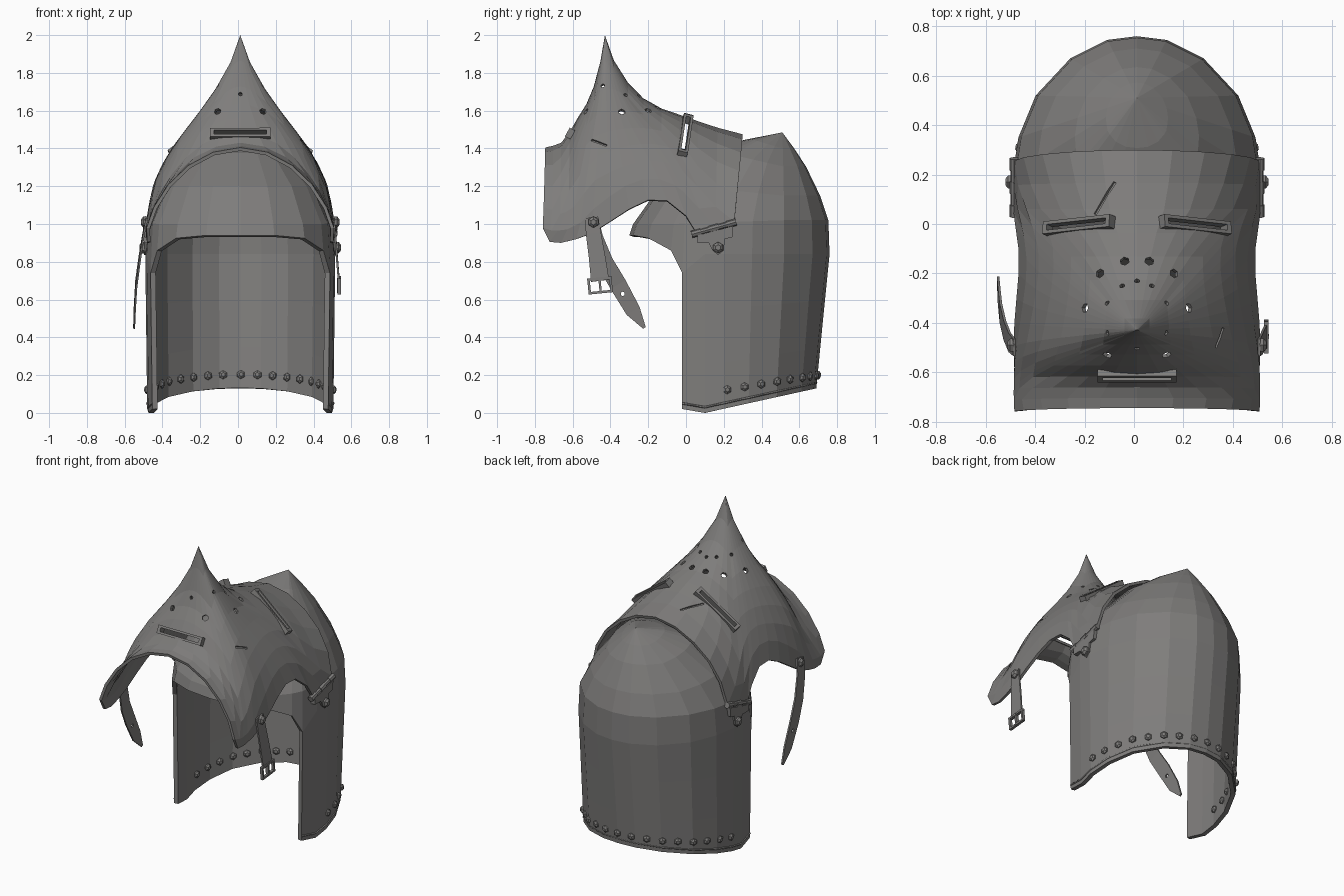
import bpy, bmesh, math
from mathutils import Vector, Matrix
from mathutils.bvhtree import BVHTree

cube = bpy.data.objects.get("Cube")
if cube:
    bpy.data.objects.remove(cube)

steel = bpy.data.materials.new("dull steel")
steel.use_nodes = True
steel.diffuse_color = (0.21, 0.205, 0.2, 1)
steel.node_tree.nodes["Principled BSDF"].inputs["Base Color"].default_value = steel.diffuse_color
axis_x = .012  # the helmet's middle plane; the straps hang unevenly


def from_bmesh(name, bm):
    mesh = bpy.data.meshes.new(name)
    bm.to_mesh(mesh)
    bm.free()
    mesh.materials.append(steel)
    obj = bpy.data.objects.new(name, mesh)
    obj.location.x = axis_x
    bpy.context.scene.collection.objects.link(obj)
    return obj


def bake(obj):
    """Replace an object's mesh by its evaluated mesh."""
    graph = bpy.context.evaluated_depsgraph_get()
    mesh = bpy.data.meshes.new_from_object(obj.evaluated_get(graph))
    obj.modifiers.clear()
    obj.data = mesh


def shell(name, verts, faces, centre, thickness):
    """Open sheet facing away from centre, thickened inward."""
    bm = bmesh.new()
    vs = [bm.verts.new(v) for v in verts]
    for f in faces:
        bm.faces.new([vs[i] for i in f])
    loose = [v for v in bm.verts if not v.link_faces]
    bmesh.ops.delete(bm, geom=loose, context='VERTS')
    bm.normal_update()
    facing = sum(f.normal.dot(f.calc_center_median() - Vector(centre)) for f in bm.faces)
    if facing < 0:
        bmesh.ops.reverse_faces(bm, faces=bm.faces[:])
    bm.normal_update()
    tree = BVHTree.FromBMesh(bm)
    obj = from_bmesh(name, bm)
    mod = obj.modifiers.new("thickness", 'SOLIDIFY')
    mod.thickness, mod.offset = thickness, -1
    bake(obj)
    return obj, tree


def frame_matrix(centre, along, normal):
    along = along.normalized()
    normal = (normal - along * normal.dot(along)).normalized()
    m = Matrix((along, normal.cross(along), normal)).transposed().to_4x4()
    m.translation = centre
    return m


def add_box(bm, matrix, size):
    bmesh.ops.create_cube(bm, size=1, matrix=matrix @ Matrix.Diagonal((*size, 1)))


def add_rod(bm, centre, axis, radius, length, sides=6, taper=1):
    rot = axis.to_track_quat('Z', 'Y').to_matrix().to_4x4()
    bmesh.ops.create_cone(bm, cap_ends=True, segments=sides, radius1=radius,
                          radius2=radius * taper, depth=length,
                          matrix=Matrix.Translation(centre) @ rot)


def cut(obj, cutter):
    mod = obj.modifiers.new("cut", 'BOOLEAN')
    mod.operation, mod.solver, mod.object = 'DIFFERENCE', 'EXACT', cutter
    bake(obj)


def rivet(bm, point, normal, radius):
    add_rod(bm, point, normal, radius, radius * 0.6)
    add_rod(bm, point + normal * radius * 0.5, normal, radius, radius * 0.4, taper=0.5)


def lookup(table, x):
    for (x0, v0), (x1, v1) in zip(table, table[1:]):
        if x <= x1:
            return v0 + (v1 - v0) * (x - x0) / (x1 - x0)
    return table[-1][1]


# Skull: half plan from brow to nape, mirrored into rings that close at the peak
half = [(0, -.3), (.18, -.28), (.34, -.2), (.44, -.08), (.475, -.02), (.495, .1), (.503, .2),
        (.48, .35), (.41, .52), (.27, .67), (.12, .745), (0, .76)]
brow_z = {0: .94, 1: .94, 2: .925, 3: .86, 4: .74}
plan = half + [(-x, y) for x, y in half[-2:0:-1]]
count, first = len(plan), 4
last = count - first
peak = Vector((0, .51, 1.485))


def hem(y):
    return .17 * (.1 - y) if y < .1 else .22 * (y - .1)


rows = []
for f in (0, .3, .65, 1):
    row = []
    for j, (x, y) in enumerate(plan):
        top = brow_z.get(min(j, count - j), .84)
        yy = y - (1 - f) * .125 * max(0, y - .2)
        low = hem(yy)
        row.append(Vector((x * (.98 + .02 * f), yy, low + (top - low) * f)))
    rows.append(row)
for s, z, front in ((.975, 1.02, -.02), (.8, 1.15, .05), (.5, 1.305, .07), (.25, 1.4, .045)):
    rows.append([Vector((x * s, peak.y + (y - peak.y) * s,
                         z + front * min(1, max(0, (peak.y - y) / .6)))) for x, y in plan])
verts = [v for row in rows for v in row] + [peak]
faces = []
for i in range(len(rows) - 1):
    for j in range(count):
        if i >= 3 or first <= j < last:
            k = (j + 1) % count
            faces.append([i * count + j, i * count + k, (i + 1) * count + k, (i + 1) * count + j])
base = (len(rows) - 1) * count
faces += [[base + j, base + (j + 1) % count, len(verts) - 1] for j in range(count)]
skull, skull_tree = shell("skull", verts, faces, (0, .3, .6), .028)

# Raised bead along the skull hem
curve = bpy.data.curves.new("hem_bead", 'CURVE')
curve.dimensions, curve.bevel_depth, curve.bevel_resolution = '3D', .006, 0
line = curve.splines.new('POLY')
line.points.add(last - first)
for p, v in zip(line.points, rows[0][first:last + 1]):
    p.co = (v.x, v.y, v.z + .03, 1)
curve.materials.append(steel)
bead = bpy.data.objects.new("hem_bead_path", curve)
bpy.context.scene.collection.objects.link(bead)
graph = bpy.context.evaluated_depsgraph_get()
bm = bmesh.new()
bm.from_mesh(bpy.data.meshes.new_from_object(bead.evaluated_get(graph)))
from_bmesh("hem_bead", bm)
bpy.data.objects.remove(bead)

# Rivets along the hem, with heads on both faces
bm = bmesh.new()
for step in range(-8, 9):
    a = math.radians(11 * step)
    out = Vector((math.sin(a), math.cos(a), 0))
    start = Vector((0, .2, .12 + .08 * math.cos(a))) + out * 2
    point, normal, _, _ = skull_tree.ray_cast(start, -out)
    rivet(bm, point, normal, .023)
    rivet(bm, point - normal * .028, -normal, .023)
from_bmesh("hem_rivets", bm)

# Visor: facets fan out from the spike tip to the rim of an arched sheet
rim = [(-.76, .98), (-.72, .905), (-.66, .9), (-.58, .92), (-.5, .95), (-.4, .985), (-.3, 1.03),
       (-.2, 1.07), (-.1, 1.08), (0, 1.03), (.05, .96), (.15, .98), (.25, 1.01)]
spike = [(0, .55), (.04, .43), (.1, .325), (.18, .23), (.29, .165), (.45, .11), (.72, .01), (1, 0)]
tip_y, front_y, back_y, steps = -.43, rim[0][0], rim[-1][0], 5


def sheet(t, y):
    """Point at t (-1 to 1 across the arch) and y."""
    rise = min(.5, .455 + .2 * (y - front_y))
    bend = 1.3 - .3 * min(1, max(0, (y - tip_y) / -tip_y))
    c = (lookup(rim, y) - .95) / rise
    a = math.acos(math.copysign(abs(c) ** (1 / bend), c)) * t
    x, ca = .5 * math.sin(a), math.cos(a)
    d = y - tip_y
    reach = d if d > 0 else 2 * d - 6 * d * d
    lift = lookup(spike, math.hypot(x, reach)) * max(0, min(1, 2.5 * ca))
    edge = .05 * ca * max(0, y / back_y) ** 3 + .015 * ca * max(0, y / front_y) ** 6
    return x, y + edge, .95 + rise * math.copysign(abs(ca) ** bend, ca) + lift


across = [k / steps for k in range(-steps, steps + 1)]
border = [(t, front_y) for t in across] + [(1, y) for y, _ in rim[1:-1]]
border += [(t, back_y) for t in reversed(across)] + [(-1, y) for y, _ in reversed(rim[1:-1])]
around = len(border)
verts, faces = [sheet(0, tip_y)], []
rings = (.07, .18, .3, .44, .58, .72, .86, 1)
for i, s in enumerate(rings):
    verts += [sheet(t * s, tip_y + (y - tip_y) * s) for t, y in border]
    for j in range(around):
        a, b = 1 + i * around + j, 1 + i * around + (j + 1) % around
        faces.append([a, b, b - around, a - around] if i else [a, b, 0])
visor, visor_tree = shell("visor", verts, faces, (0, -.2, .9), .018)


def on_visor(x, y):
    point, normal, _, _ = visor_tree.ray_cast(Vector((x, y, 3)), Vector((0, 0, -1)))
    return point, normal


def slot_matrix(a, b):
    p, q = on_visor(*a)[0], on_visor(*b)[0]
    mid, normal = on_visor((a[0] + b[0]) / 2, (a[1] + b[1]) / 2)
    if abs(a[0] + b[0]) < .01:
        normal.x = 0
    return frame_matrix((p + q) / 4 + mid / 2, q - p, normal), (q - p).length


# Breathing holes, eye slits, mouth slit and battle scars
cutters = bmesh.new()
large = [(.05, -.15), (.15, -.2), (.21, -.34), (.12, -.53)]
small = [(.06, -.25), (.12, -.32), (.12, -.44)]
for spots, radius in ((large, .019), (small, .011)):
    for x, y in spots:
        for side in (-1, 1):
            point, normal = on_visor(x * side, y)
            add_rod(cutters, point, normal, radius, .1)
for y in (-.23, -.505):
    point, normal = on_visor(0, y)
    add_rod(cutters, point, normal, .011, .1)

slots = {"left_eye_frame": ((.1, .01), (.37, -.02)),
         "right_eye_frame": ((-.37, -.02), (-.1, .01)),
         "mouth_frame": ((-.16, -.61), (.16, -.61))}
slot_frames = []
for name, (a, b) in slots.items():
    matrix, length = slot_matrix(a, b)
    add_box(cutters, matrix, (length - .04, .024, .2))
    bm = bmesh.new()
    add_box(bm, matrix, (length, .052, .042))
    slot_frames.append(from_bmesh(name, bm))
for a, b in (((-.17, .04), (-.09, .17)), ((.32, -.5), (.35, -.42))):
    matrix, length = slot_matrix(a, b)
    add_box(cutters, matrix, (length, .012, .022))
cutter = from_bmesh("visor_cutter", cutters)
cutter.hide_render = True
for obj in [visor] + slot_frames:
    cut(obj, cutter)
bpy.data.objects.remove(cutter)

# Hinges and strap rivets on both sides
for side, label in ((1, "left"), (-1, "right")):
    out = Vector((side, 0, 0))
    bm = bmesh.new()
    pin_a, pin_b = Vector((side * .497, .03, .945)), Vector((side * .497, .265, 1.01))
    for n in range(5):
        add_rod(bm, pin_a.lerp(pin_b, (n + .5) / 5), pin_b - pin_a, .019 - .004 * (n % 2), .05, 8)
    outline = [(.06, .94), (.25, .99), (.245, .93), (.205, .92), (.2, .86), (.17, .835),
               (.14, .86), (.12, .9), (.06, .9)]
    plate = bm.faces.new([bm.verts.new((side * .48, y, z)) for y, z in outline])
    ext = bmesh.ops.extrude_face_region(bm, geom=[plate])["geom"]
    bmesh.ops.translate(bm, vec=out * .03, verts=[v for v in ext if isinstance(v, bmesh.types.BMVert)])
    bmesh.ops.recalc_face_normals(bm, faces=bm.faces[:])
    rivet(bm, Vector((side * .512, .17, .875)), out, .03)
    rivet(bm, Vector((side * .504, -.49, 1.01)), out, .03)
    from_bmesh(label + "_hinge", bm)


def strap(name, path):
    """Ribbon through (x, y, z, half width) points."""
    pts = [Vector(p[:3]) for p in path]
    verts = []
    for i, p in enumerate(pts):
        t = pts[min(i + 1, len(pts) - 1)] - pts[max(i - 1, 0)]
        sideways = Vector((0, t.z, -t.y)).normalized() * path[i][3]
        verts += [p - sideways, p + sideways]
    faces = [[i, i + 1, i + 3, i + 2] for i in range(0, len(verts) - 2, 2)]
    return shell(name, verts, faces, (0, -.4, .8), .01)[0]


strap("buckle_strap", [(.499, -.5, 1.035, .035), (.507, -.49, .95, .04), (.517, -.47, .82, .044),
                       (.527, -.455, .7, .048)])
long_strap = strap("long_strap", [(-.501, -.5, 1.035, .035), (-.52, -.48, .93, .04), (-.54, -.43, .8, .044),
                                  (-.556, -.36, .68, .046), (-.564, -.28, .54, .04), (-.567, -.22, .45, .008)])
bm = bmesh.new()
add_rod(bm, Vector((-.559, -.335, .63)), Vector((1, 0, 0)), .012, .1)
cutter = from_bmesh("strap_cutter", bm)
cutter.hide_render = True
cut(long_strap, cutter)
bpy.data.objects.remove(cutter)

# Buckle frame with prong
bm = bmesh.new()
m = frame_matrix(Vector((.523, -.455, .675)), Vector((0, 1, .1)), Vector((1, 0, 0)))
for dx, dy, size in ((0, .036, (.13, .013, .018)), (0, -.036, (.13, .013, .018)),
                     (.058, 0, (.013, .08, .018)), (-.058, 0, (.013, .08, .018)), (0, 0, (.012, .08, .022))):
    add_box(bm, m @ Matrix.Translation((dx, dy, 0)), size)
from_bmesh("buckle", bm)
